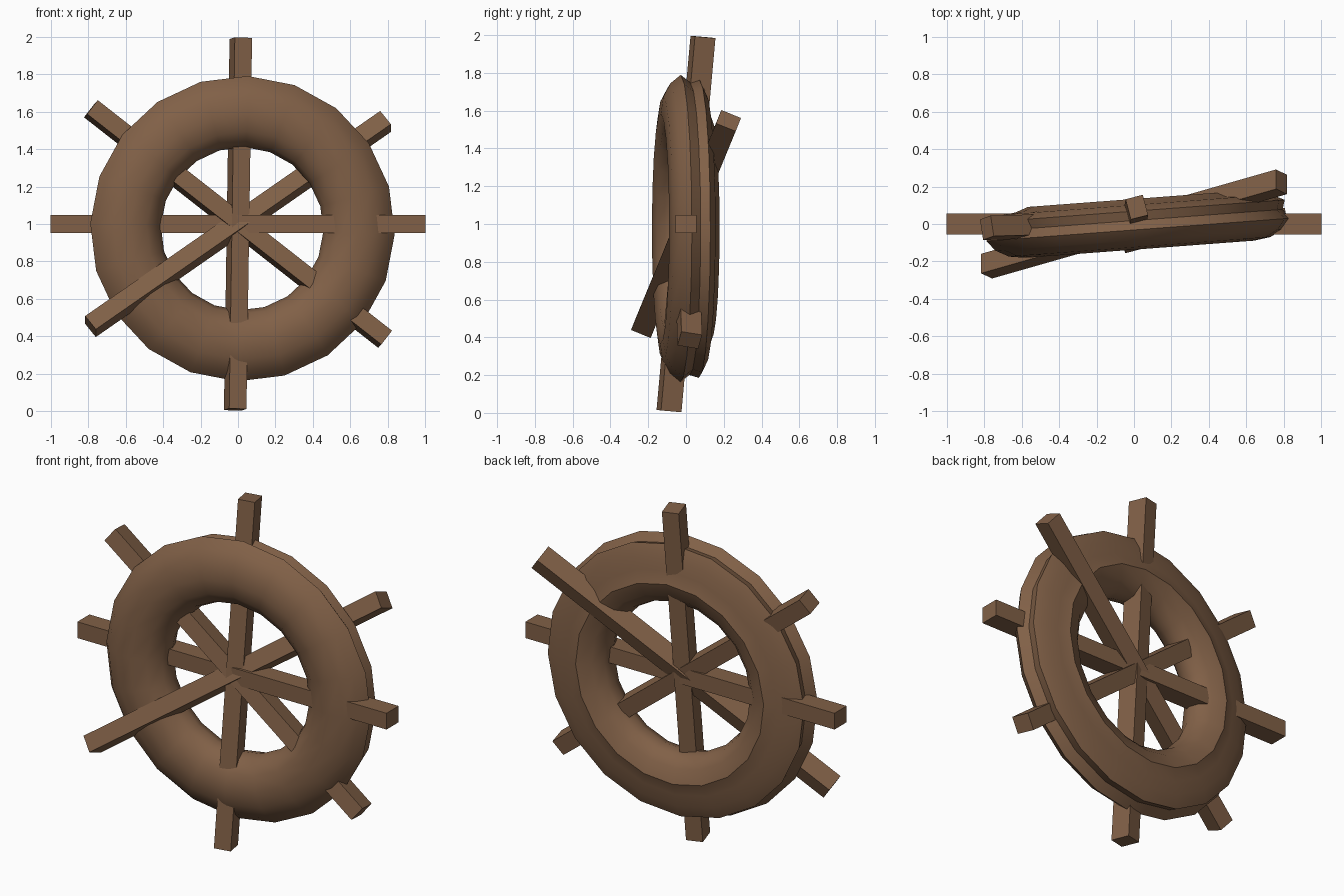
import bpy, bmesh, math
from mathutils import Vector, Matrix

if "Cube" in bpy.data.objects:
    bpy.data.objects.remove(bpy.data.objects["Cube"])

wood = bpy.data.materials.new("brown_wood")
wood.diffuse_color = (0.22, 0.118, 0.063, 1)
wood.use_nodes = True
wood.node_tree.nodes["Principled BSDF"].inputs["Base Color"].default_value = wood.diffuse_color


def make_object(name, bm):
    bmesh.ops.recalc_face_normals(bm, faces=bm.faces)
    mesh = bpy.data.meshes.new(name)
    bm.to_mesh(mesh)
    bm.free()
    mesh.materials.append(wood)
    ob = bpy.data.objects.new(name, mesh)
    bpy.context.collection.objects.link(ob)
    return ob


# Square bar through the hub: tip = offset of one end from the centre,
# depth_hint = rough direction of its front-to-back side
def bar(name, tip, depth_hint, width=0.095, depth=0.112):
    tip = Vector(tip)
    axis = tip.normalized()
    d = Vector(depth_hint)
    d = (d - axis * d.dot(axis)).normalized()
    w = d.cross(axis)
    rot = Matrix((w, d, axis)).transposed().to_4x4()
    bm = bmesh.new()
    bmesh.ops.create_cube(bm, size=1)
    size = Matrix.Diagonal((width, depth, 2 * tip.length, 1))
    bm.transform(Matrix.Translation((0, 0, 1)) @ rot @ size)
    return make_object(name, bm)


bar("horizontal_spoke", (1, 0, 0), (0, 1, 0))
bar("vertical_spoke", (0.015, 0.09, 0.99), (-0.25, 0.97, 0))
bar("falling_spoke", (-0.785, -0.02, 0.615), (-0.15, 1, -0.17))
bar("rising_spoke", (0.787, 0.225, 0.547), (0, 1, -0.4))

# Rim: cross-section (radius, y) turned in 20 steps, with a grooved outer edge
# and a sharp ridge on the back
profile = [(0.435, 0.0), (0.455, -0.06), (0.52, -0.115), (0.61, -0.135),
           (0.70, -0.122), (0.77, -0.085), (0.815, -0.03), (0.775, 0.02),
           (0.79, 0.07), (0.72, 0.103), (0.65, 0.11), (0.58, 0.135),
           (0.50, 0.105), (0.45, 0.055)]
STEPS = 20
bm = bmesh.new()
rings = []
for i in range(STEPS):
    a = math.radians(-2 + i * 360 / STEPS)
    rings.append([bm.verts.new((r * math.cos(a), y, r * math.sin(a)))
                  for r, y in profile])
n = len(profile)
for i in range(STEPS):
    p, q = rings[i], rings[(i + 1) % STEPS]
    for j in range(n):
        k = (j + 1) % n
        bm.faces.new((p[j], p[k], q[k], q[j]))
bm.transform(Matrix.Translation((0.022, 0, 0.975)) @
             Matrix.Rotation(math.radians(4.3), 4, 'Z'))
rim = make_object("rim", bm)
bpy.context.view_layer.objects.active = rim
rim.select_set(True)
bpy.ops.object.shade_smooth_by_angle(angle=math.radians(40))
